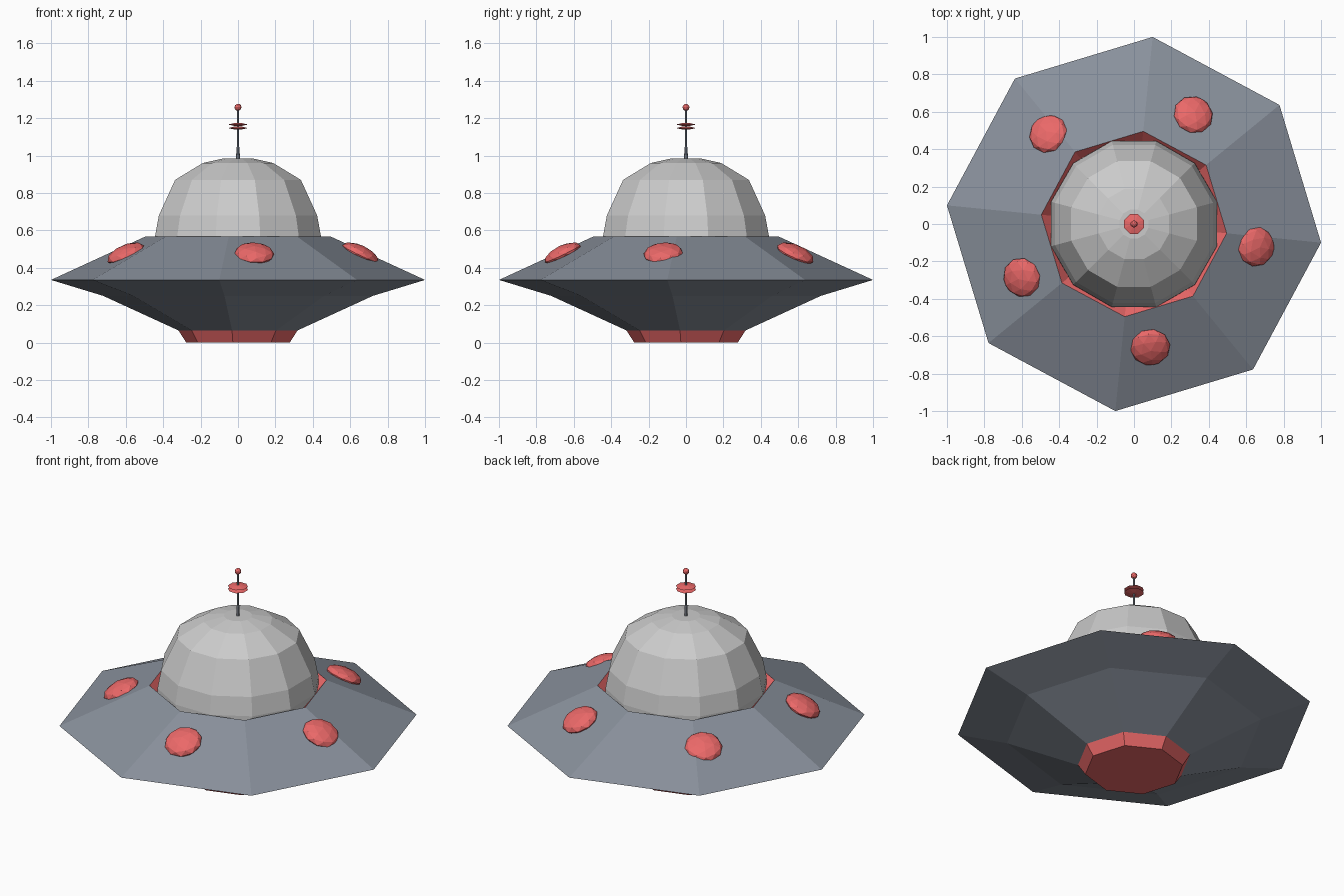
import bpy, bmesh, math
from mathutils import Matrix

if "Cube" in bpy.data.objects:
    bpy.data.objects.remove(bpy.data.objects["Cube"])


def material(name, color):
    m = bpy.data.materials.new(name)
    m.diffuse_color = color
    m.use_nodes = True
    m.node_tree.nodes["Principled BSDF"].inputs["Base Color"].default_value = m.diffuse_color
    return m


red = material("red", (0.83, 0.14, 0.14, 1))
slate = material("slate", (0.25, 0.28, 0.33, 1))


def add_object(name, bm, mat=None):
    bmesh.ops.recalc_face_normals(bm, faces=bm.faces)
    mesh = bpy.data.meshes.new(name)
    bm.to_mesh(mesh)
    bm.free()
    ob = bpy.data.objects.new(name, mesh)
    bpy.context.collection.objects.link(ob)
    if mat:
        mesh.materials.append(mat)
    return ob


def lathe(name, profile, sides, offset, mat=None, cap_start=False, cap_end=False, flip=False):
    """Revolve (radius, z) points around z with flat sides."""
    bm = bmesh.new()
    rings = []
    for r, z in profile:
        angles = [math.radians(offset) + math.tau * i / sides for i in range(sides)]
        rings.append([bm.verts.new((r * math.cos(a), r * math.sin(a), z)) for a in angles])
    for low, high in zip(rings, rings[1:]):
        for i in range(sides):
            j = (i + 1) % sides
            bm.faces.new((low[i], low[j], high[j], high[i]))
    if cap_start:
        bm.faces.new(rings[0][::-1])
    if cap_end:
        bm.faces.new(rings[-1])
    ob = add_object(name, bm, mat)
    if flip:
        ob.data.flip_normals()
    return ob


TURN = -5.7  # slight twist of the octagonal hull

# Saucer hull
hull = lathe("saucer_hull", [(0.32, 0.065), (0.725, 0.25), (1.005, 0.335), (0.498, 0.567),
                             (0.42, 0.48)], 8, TURN, slate, cap_end=True)
# Red recessed collar: the faces inside the upper rim
hull.data.materials.append(red)
for p in hull.data.polygons:
    if p.center.z > 0.47 and p.normal.z > 0 and math.hypot(p.center.x, p.center.y) < 0.47:
        p.material_index = 1

# Red base under the hull
lathe("base_thruster", [(0.278, 0), (0.32, 0.065)], 8, TURN, red, cap_start=True)

# Dome
lathe("dome", [(0.46, 0.53), (0.459, 0.57), (0.438, 0.68), (0.348, 0.87), (0.195, 0.96),
               (0.08, 0.985)], 12, 15, cap_end=True)

# Five faceted lights on the upper hull
slope = math.atan2(0.232, 0.48)
for i in range(5):
    bm = bmesh.new()
    bmesh.ops.create_icosphere(bm, subdivisions=2, radius=1)
    bm.transform(Matrix.Rotation(math.radians(61.5 - 72 * i), 4, 'Z')
                 @ Matrix.Translation((0.665, 0, 0.475))
                 @ Matrix.Rotation(slope, 4, 'Y')
                 @ Matrix.Diagonal((0.107, 0.107, 0.045, 1)))
    add_object(f"hull_light_{i + 1}", bm, red)

# Antenna rod, discs and tip
lathe("antenna_rod", [(0.010, 0.96), (0.009, 1.04), (0.005, 1.05), (0.005, 1.255)], 8, 0,
      slate, cap_start=True, cap_end=True)
for i, z in enumerate((1.147, 1.166)):
    lathe(f"antenna_disc_{i + 1}", [(0.02, z - 0.008), (0.057, z), (0.02, z + 0.008)], 8, 22.5,
          red, cap_start=True, cap_end=True)
bm = bmesh.new()
bmesh.ops.create_icosphere(bm, subdivisions=2, radius=0.019)
bm.transform(Matrix.Translation((0, 0, 1.258)))
add_object("antenna_tip", bm, red)
